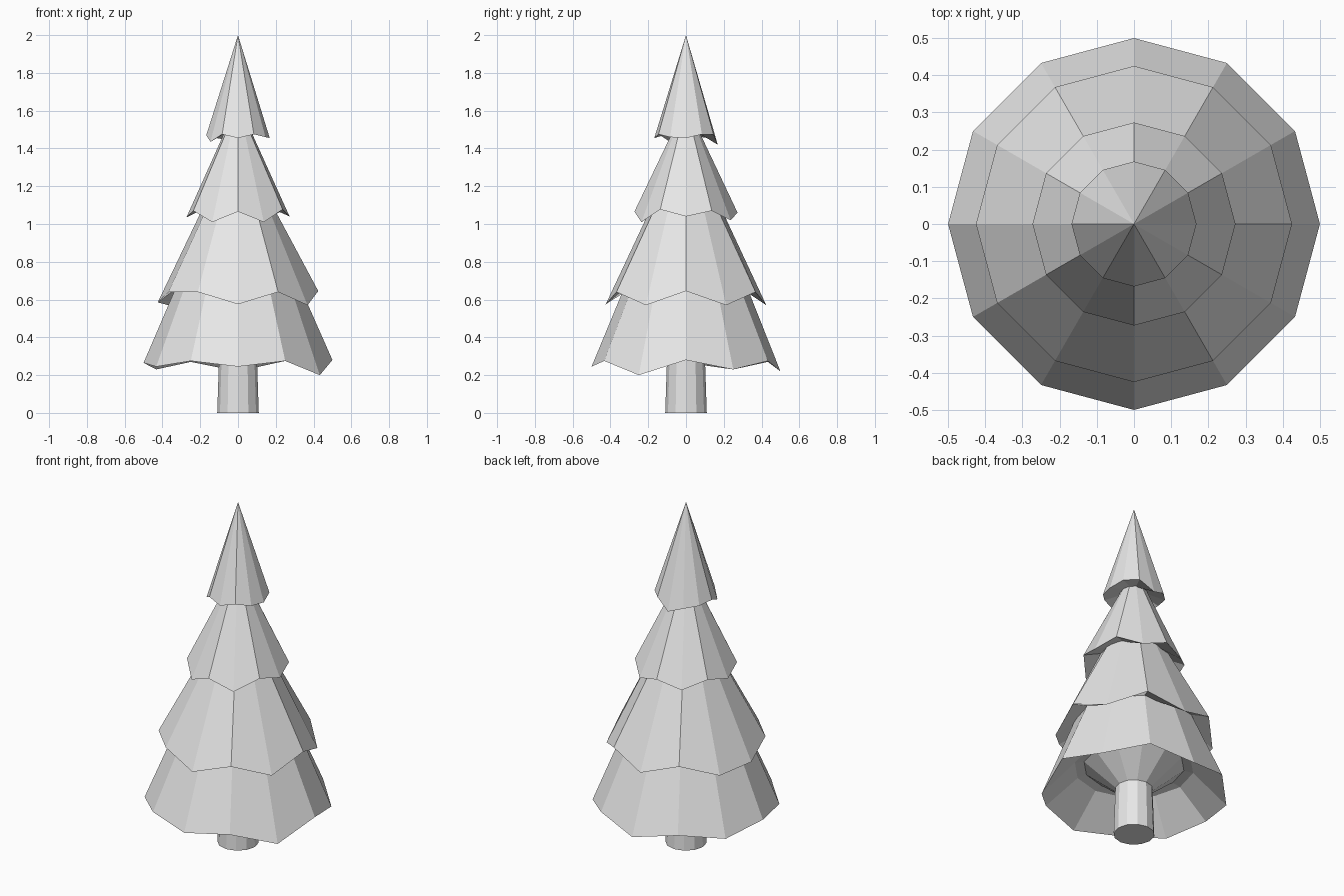
import bpy
import bmesh
from math import cos, sin, pi

SIDES = 12

cube = bpy.data.objects.get("Cube")
if cube:
    bpy.data.objects.remove(cube, do_unlink=True)

grey = bpy.data.materials.new("light_grey")
grey.diffuse_color = (0.8, 0.8, 0.8, 1)
grey.use_nodes = True
grey.node_tree.nodes["Principled BSDF"].inputs["Base Color"].default_value = (0.8, 0.8, 0.8, 1)


def turned(name, rings):
    """Flat-shaded solid from (radius, height) rings; a height may be a list per corner."""
    bm = bmesh.new()
    loops = []
    for radius, height in rings:
        if radius == 0:
            loops.append([bm.verts.new((0, 0, height))] * SIDES)
            continue
        heights = height if isinstance(height, list) else [height] * SIDES
        loops.append([bm.verts.new((radius * cos(2 * pi * i / SIDES),
                                    radius * sin(2 * pi * i / SIDES), z))
                      for i, z in enumerate(heights)])
    for low, high in zip(loops, loops[1:]):
        for i in range(SIDES):
            j = (i + 1) % SIDES
            corners = [low[i], low[j], high[j], high[i]]
            bm.faces.new(list(dict.fromkeys(corners)))
    for loop in (loops[0], loops[-1]):
        if loop[0] != loop[1]:
            bm.faces.new(loop)
    bmesh.ops.recalc_face_normals(bm, faces=bm.faces)
    mesh = bpy.data.meshes.new(name)
    bm.to_mesh(mesh)
    bm.free()
    mesh.materials.append(grey)
    obj = bpy.data.objects.new(name, mesh)
    bpy.context.collection.objects.link(obj)


# Trunk
turned("trunk", [(0.11, 0), (0.1, 0.3)])

# Bottom tier: ragged rim, hollow underside flaring down to the trunk
turned("bottom_branches", [
    (0.09, 0.27), (0.27, 0.42), (0.32, 0.41),
    (0.5, [0.28, 0.23, 0.275, 0.22, 0.27, 0.23, 0.265, 0.245, 0.275, 0.245, 0.275, 0.2]),
    (0.27, 0.8)])

# Upper tiers: each rim overhangs the tier below
turned("lower_middle_branches", [
    (0.3, 0.68),
    (0.425, [0.645, 0.57, 0.64, 0.57, 0.64, 0.57, 0.585, 0.64, 0.64, 0.575, 0.64, 0.57]),
    (0.155, 1.15)])
turned("upper_middle_branches", [
    (0.16, 1.1),
    (0.273, [1.04, 1.07, 1.02, 1.06, 1.02, 1.07, 1.035, 1.07, 1.01, 1.066, 1.01, 1.077]),
    (0.065, 1.5)])
turned("top_branches", [
    (0.06, 1.49),
    (0.168, [1.455, 1.475, 1.475, 1.42, 1.45, 1.46, 1.47, 1.435, 1.475, 1.455, 1.475, 1.46]),
    (0, 2)])
